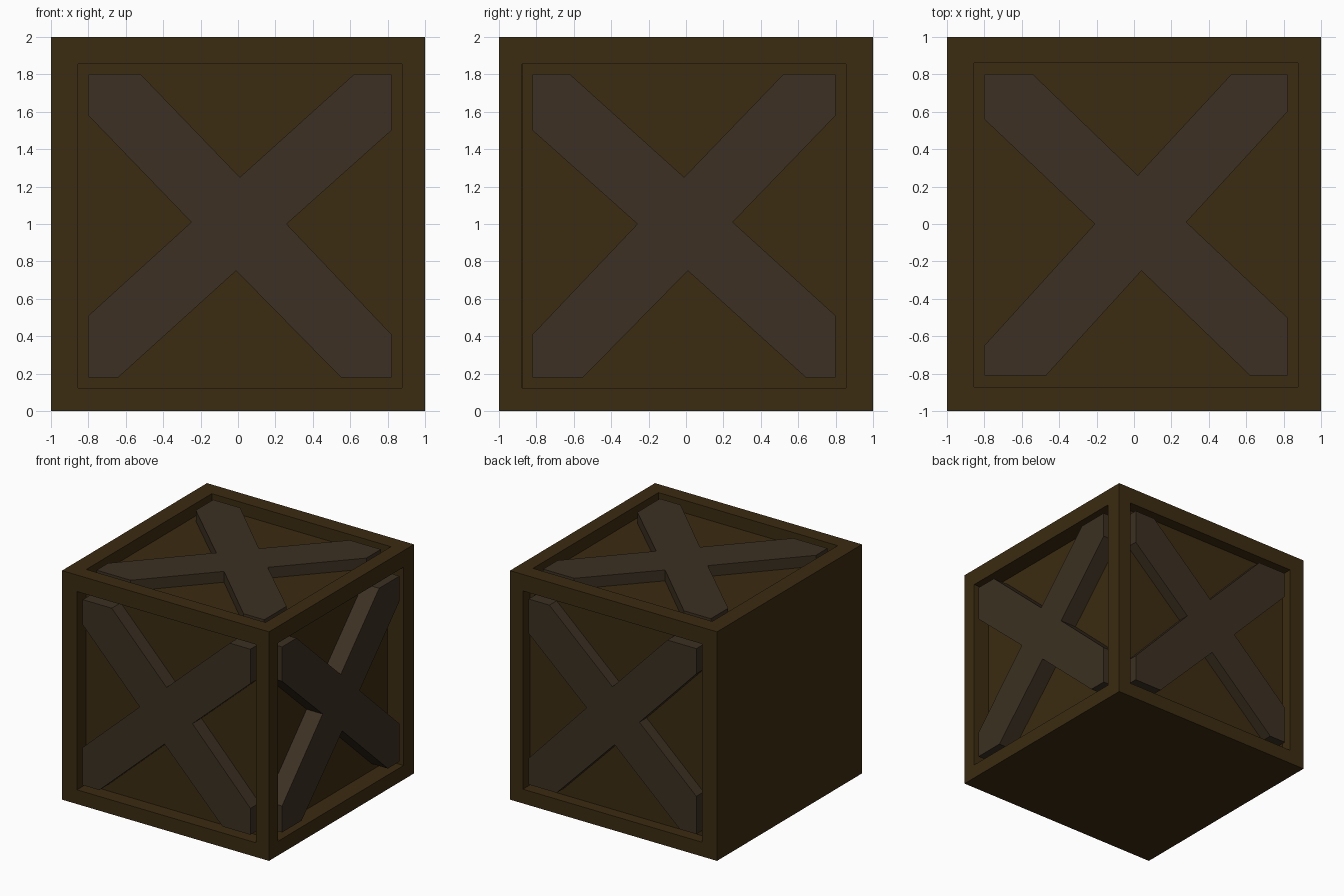
import bpy, bmesh
from mathutils import Vector

if "Cube" in bpy.data.objects:
    bpy.data.objects.remove(bpy.data.objects["Cube"])


def material(name, rgb):
    m = bpy.data.materials.new(name)
    m.diffuse_color = (*rgb, 1)
    m.use_nodes = True
    m.node_tree.nodes["Principled BSDF"].inputs["Base Color"].default_value = m.diffuse_color
    return m


def finish(bm, name, mat):
    bmesh.ops.recalc_face_normals(bm, faces=bm.faces[:])
    mesh = bpy.data.meshes.new(name)
    bm.to_mesh(mesh)
    bm.free()
    mesh.materials.append(mat)
    obj = bpy.data.objects.new(name, mesh)
    bpy.context.collection.objects.link(obj)
    return obj


wood = material("dark_wood", (0.043, 0.025, 0.0055))
brace_wood = material("brace_wood", (0.045, 0.030, 0.016))

# X-shaped brace outlines, in the plane of the panel
side_x = [(-.8, 1.8), (-.52, 1.8), (.01, 1.25), (.62, 1.8), (.82, 1.8), (.82, 1.5),
          (.26, 1.0), (.82, .41), (.82, .18), (.55, .18), (-.01, .75), (-.64, .18),
          (-.8, .18), (-.8, .51), (-.25, 1.01), (-.8, 1.58)]
top_x = [(-.8, .8), (-.54, .8), (.02, .26), (.52, .8), (.82, .8), (.82, .6),
         (.28, .01), (.82, -.5), (.82, -.81), (.62, -.81), (.04, -.25), (-.47, -.81),
         (-.8, -.81), (-.8, -.65), (-.21, 0), (-.8, .56)]

# name: outward normal, recess depth, recess offset, outline, brace setback, plane mapping
panels = {
    "front": ((0, -1, 0), .125, (.01, 0, -.01), side_x, 0, lambda u, v: (u, -1, v)),
    "back": ((0, 1, 0), .10, (.01, 0, -.01), side_x, 0, lambda u, v: (u, 1, v)),
    "right": ((1, 0, 0), .155, (0, -.01, -.01), side_x, 0, lambda u, v: (1, -u, v)),
    "top": ((0, 0, 1), .11, (.01, -.005, 0), top_x, .015, lambda u, v: (u, v, 2)),
}

# Crate body: cube with four sunken panels, left side and underside plain
body = bmesh.new()
bmesh.ops.create_cube(body, size=2)
bmesh.ops.translate(body, verts=body.verts[:], vec=(0, 0, 1))
for n, depth, offset, *_ in panels.values():
    n = Vector(n)
    body.normal_update()
    face = next(f for f in body.faces
                if f.normal.dot(n) > .99 and f.calc_area() > 3.9)
    bmesh.ops.inset_individual(body, faces=[face], thickness=.19)
    bmesh.ops.translate(body, verts=face.verts[:], vec=offset)
    bmesh.ops.inset_individual(body, faces=[face], thickness=0)
    bmesh.ops.translate(body, verts=face.verts[:], vec=-n * depth)
finish(body, "crate_body", wood)

# Crossed braces filling each sunken panel
for name, (n, depth, _, outline, setback, place) in panels.items():
    n = Vector(n)
    bm = bmesh.new()
    verts = [bm.verts.new(Vector(place(u, v)) - n * setback) for u, v in outline]
    face = bm.faces.new(verts)
    ext = bmesh.ops.extrude_face_region(bm, geom=[face], use_keep_orig=True)
    moved = [g for g in ext["geom"] if isinstance(g, bmesh.types.BMVert)]
    bmesh.ops.translate(bm, verts=moved, vec=-n * (depth - setback))
    finish(bm, name + "_cross_brace", brace_wood)
